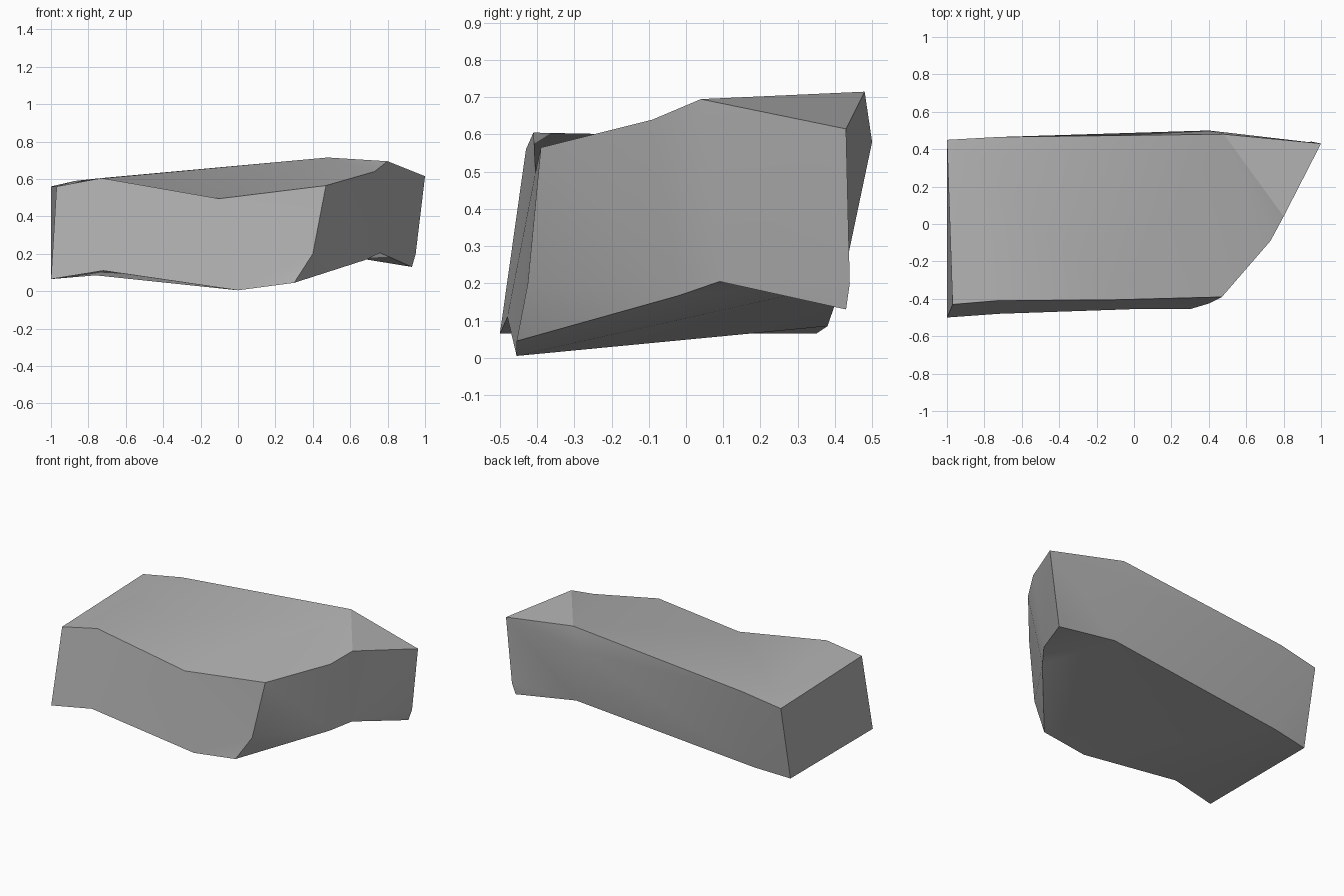
import bpy
import bmesh

cube = bpy.data.objects.get("Cube")
if cube:
    bpy.data.objects.remove(cube, do_unlink=True)

# One plain stone colour
stone = bpy.data.materials.new("stone_grey")
colour = (0.45, 0.45, 0.45, 1.0)
stone.diffuse_color = colour
stone.use_nodes = True
for node in stone.node_tree.nodes:
    if node.type == "BSDF_PRINCIPLED":
        node.inputs["Base Color"].default_value = colour

# Upper and lower rims, both starting at the front right corner
upper_rim = [
    (-.97, -.43, .56), (-.73, -.41, .605), (-.1, -.405, .495),
    (.47, -.39, .565), (.73, -.09, .64), (.8, .04, .695),
    (1, .43, .615), (.48, .48, .715), (-.73, .465, .605), (-1, .45, .56),
]
lower_rim = [
    (-1, -.5, .065), (-.72, -.48, .11), (0, -.455, .005),
    (.3, -.455, .045), (.68, -.02, .167), (.76, .09, .205),
    (.93, .43, .13), (.5, .42, .2), (-.76, .38, .085), (-1, .35, .065),
]

mesh = bpy.data.meshes.new("rock_slab")
bm = bmesh.new()
top = [bm.verts.new(p) for p in upper_rim]
bottom = [bm.verts.new(p) for p in lower_rim]

# Extra corners that bend the upright edges
front_bend = bm.verts.new((.4, -.425, .2))
left_bend = bm.verts.new((.95, .44, .2))
back_bend = bm.verts.new((.4, .5, .58))
bends = {3: front_bend, 6: left_bend, 7: back_bend}

# Side walls between the rims
count = len(top)
for i in range(count):
    j = (i + 1) % count
    corners = [top[i], top[j], bends.get(j), bottom[j], bottom[i], bends.get(i)]
    bm.faces.new([v for v in corners if v])

# Creases running away from the bend in the back wall
for neighbour in (top[6], top[8]):
    bmesh.ops.connect_verts(bm, verts=[back_bend, neighbour])

# Top surface, creased around an inner corner and the back peak
inner = bm.verts.new((-.87, .35, .59))
peak = top[7]
for corners in (
    [top[0], top[1], inner, top[9]],
    [top[9], inner, top[8]],
    [top[1], top[2], inner],
    [inner, top[2], peak],
    [inner, peak, top[8]],
    [top[2], top[3], peak],
    [top[3], top[4], peak],
    [top[4], top[5], peak],
    [top[5], top[6], peak],
):
    bm.faces.new(corners)

# Underside
bm.faces.new(bottom[::-1])

bmesh.ops.triangulate(bm, faces=bm.faces[:])
bmesh.ops.recalc_face_normals(bm, faces=bm.faces[:])
bm.to_mesh(mesh)
bm.free()

mesh.materials.append(stone)
rock = bpy.data.objects.new("rock_slab", mesh)
bpy.context.collection.objects.link(rock)

# Soft shading across gentle bends, crisp main edges
bpy.ops.object.select_all(action="DESELECT")
rock.select_set(True)
bpy.context.view_layer.objects.active = rock
bpy.ops.object.shade_smooth_by_angle(angle=0.5)
